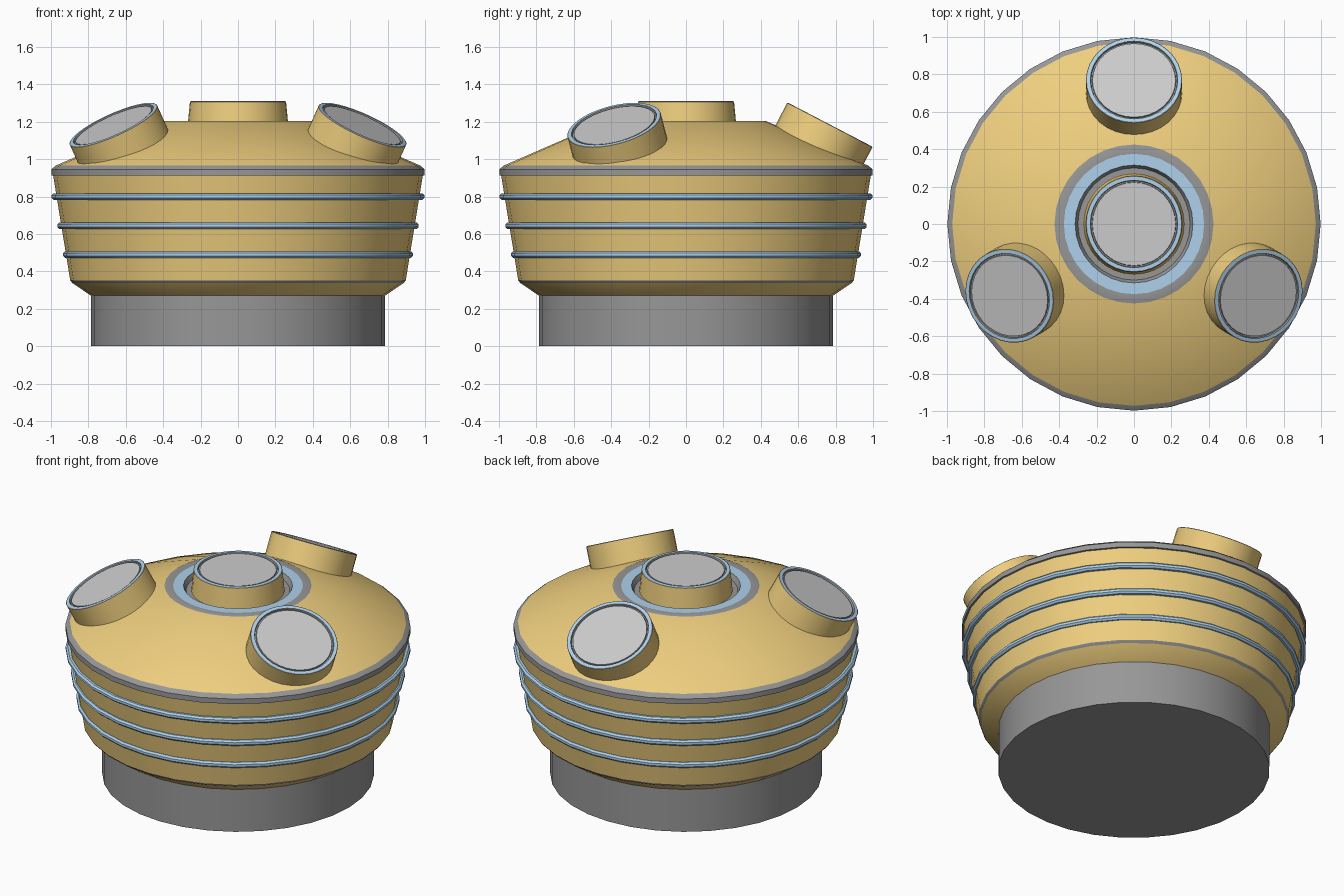
import bpy, bmesh, math
from mathutils import Matrix, Vector

if "Cube" in bpy.data.objects:
    bpy.data.objects.remove(bpy.data.objects["Cube"])

SIDES = 32


def material(name, rgb):
    m = bpy.data.materials.new(name)
    m.diffuse_color = (*rgb, 1)
    m.use_nodes = True
    m.node_tree.nodes["Principled BSDF"].inputs["Base Color"].default_value = m.diffuse_color
    return m


GOLD = material("gold", (0.86, 0.62, 0.21))
DARK = material("dark_grey", (0.31, 0.31, 0.31))
BLUE = material("blue", (0.42, 0.64, 0.84))
GREY = material("light_grey", (0.8, 0.8, 0.8))
MATS = [GOLD, DARK, BLUE, GREY]
G, D, B, L = range(4)


def lathe(name, profile, closed=False, matrix=Matrix()):
    """Spin (radius, z, material of the band that follows) around z."""
    bm = bmesh.new()
    rings = []
    for r, z, _ in profile:
        if r == 0:
            rings.append([bm.verts.new((0, 0, z))] * SIDES)
        else:
            rings.append([bm.verts.new((r * math.cos(a), r * math.sin(a), z))
                          for a in (math.tau * i / SIDES for i in range(SIDES))])
    n = len(profile)
    for k in range(n if closed else n - 1):
        a, b = rings[k], rings[(k + 1) % n]
        for i in range(SIDES):
            j = (i + 1) % SIDES
            quad = list(dict.fromkeys((a[i], a[j], b[j], b[i])))
            bm.faces.new(quad).material_index = profile[k][2]
    bmesh.ops.recalc_face_normals(bm, faces=bm.faces[:])
    me = bpy.data.meshes.new(name)
    bm.to_mesh(me)
    bm.free()
    for m in MATS:
        me.materials.append(m)
    ob = bpy.data.objects.new(name, me)
    ob.matrix_world = matrix
    bpy.context.collection.objects.link(ob)
    bpy.ops.object.select_all(action='DESELECT')
    ob.select_set(True)
    bpy.context.view_layer.objects.active = ob
    bpy.ops.object.shade_smooth_by_angle(angle=math.radians(25))
    return ob


# Round foot
lathe("base", [(0, 0, D), (0.785, 0, D), (0.785, 0.28, D), (0, 0.28, D)])

# Main shell with dark trim bands and the ringed groove on top
lathe("body", [
    (0, 0.27, G), (0.785, 0.27, G), (0.885, 0.337, D), (0.897, 0.352, G),
    (0.988, 0.912, D), (0.998, 0.914, D), (0.998, 0.946, D), (0.972, 0.967, G),
    (0.425, 1.205, D), (0.375, 1.205, B), (0.315, 1.205, D),
    (0.3, 1.175, D), (0.272, 1.175, G), (0, 1.175, G)])

# Raised blue hoops around the side
for i, (r, z) in enumerate([(0.937, 0.49), (0.968, 0.645), (0.999, 0.80)]):
    hoop = [(r - 0.02 + 0.019 * math.cos(a), z + 0.019 * math.sin(a), B)
            for a in (math.tau * k / 8 + math.pi / 8 for k in range(8))]
    lathe(f"side_hoop_{i + 1}", hoop, closed=True)


# Round lamps: gold wall, blue rim, narrow groove, grey lens (top at local z = 0)
def lamp(name, depth, matrix, foot=0.257):
    lathe(name, [(0, -depth, G), (foot, -depth, G), (0.257, -0.003, D),
                 (0.252, 0, B), (0.234, 0, D), (0.231, -0.012, D),
                 (0.224, -0.012, D), (0.222, -0.004, L), (0, -0.004, L)],
          matrix=matrix)


lamp("top_lamp", 0.14, Matrix.Translation((0, 0, 1.31)), 0.27)
for i, deg in enumerate((90, 210, 330)):
    m = (Matrix.Rotation(math.radians(deg), 4, 'Z')
         @ Matrix.Translation((0.77, 0, 1.185))
         @ Matrix.Rotation(math.radians(27.5), 4, 'Y'))
    lamp(f"side_lamp_{i + 1}", 0.17, m)
